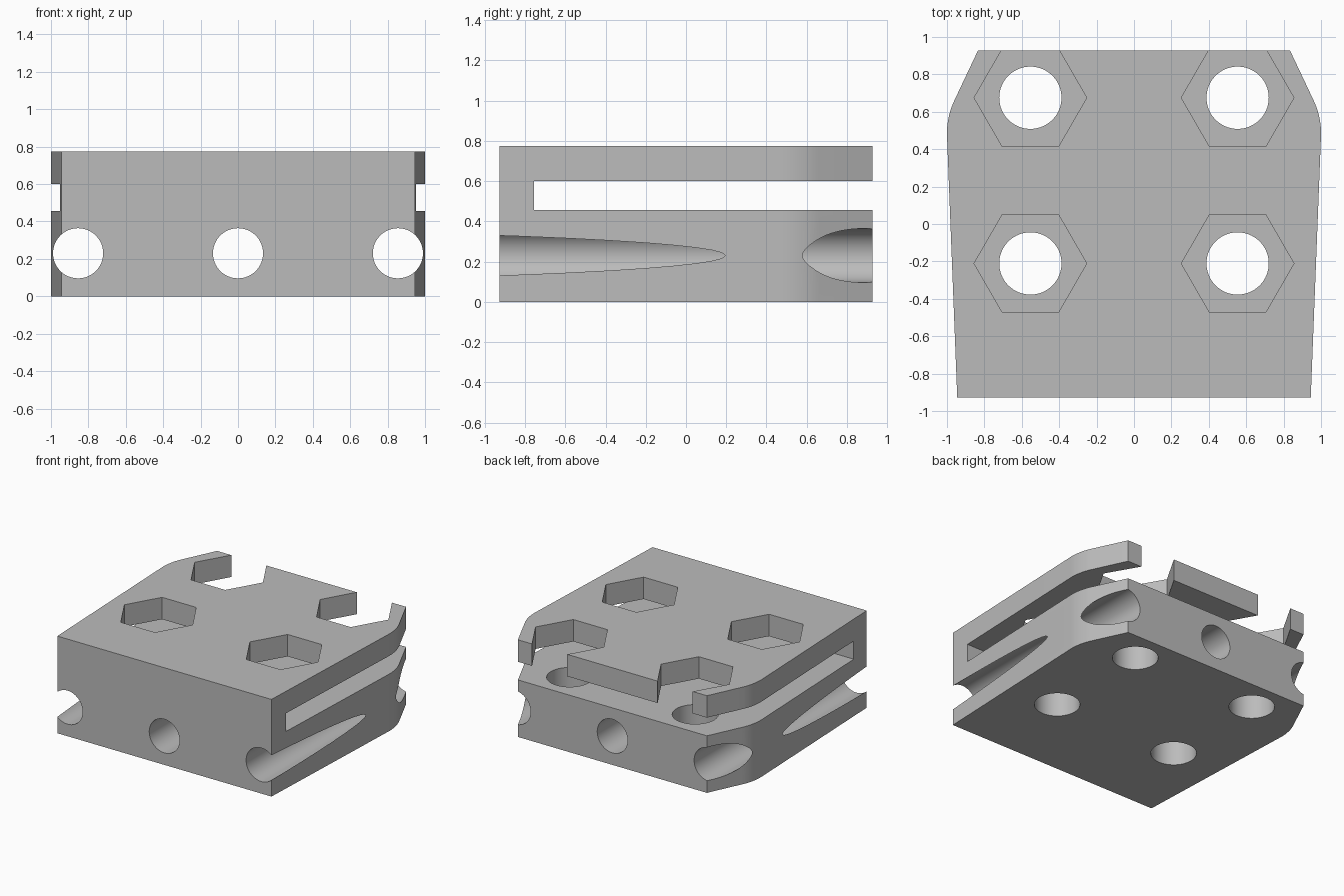
import bpy
import bmesh
from math import radians, cos, sin, pi
from mathutils import Matrix

if "Cube" in bpy.data.objects:
    bpy.data.objects.remove(bpy.data.objects["Cube"], do_unlink=True)

HEIGHT = 0.775
DEPTH = 0.928          # half length along y
SLOT = (0.455, 0.6)    # bottom and top of the side slot

grey = bpy.data.materials.new("plain grey")
grey.use_nodes = True
colour = (0.5, 0.5, 0.5, 1)
grey.diffuse_color = colour
grey.node_tree.nodes["Principled BSDF"].inputs["Base Color"].default_value = colour


def add_object(name, bm):
    bmesh.ops.recalc_face_normals(bm, faces=bm.faces)
    mesh = bpy.data.meshes.new(name)
    bm.to_mesh(mesh)
    bm.free()
    mesh.materials.append(grey)
    obj = bpy.data.objects.new(name, mesh)
    bpy.context.collection.objects.link(obj)
    return obj


def prism(name, outline, z0, z1):
    bm = bmesh.new()
    face = bm.faces.new([bm.verts.new((x, y, z0)) for x, y in outline])
    new = bmesh.ops.extrude_face_region(bm, geom=[face])["geom"]
    verts = [v for v in new if isinstance(v, bmesh.types.BMVert)]
    bmesh.ops.translate(bm, verts=verts, vec=(0, 0, z1 - z0))
    return add_object(name, bm)


def ring(x, y, radius, sides):
    return [(x + radius * cos(2 * pi * i / sides), y + radius * sin(2 * pi * i / sides))
            for i in range(sides)]


# Block outline: tapered sides, rounded shoulders and angled back corners
shoulder = [radians(-2.24 + 27.6 * i / 12) for i in range(13)]
right_edge = [(0.945, -DEPTH)]
right_edge += [(0.59 + 0.41 * cos(a), 0.485 + 0.41 * sin(a)) for a in shoulder]
right_edge.append((0.834, DEPTH))
outline = right_edge + [(-x, y) for x, y in reversed(right_edge)]
block = prism("clamp_block", outline, 0, HEIGHT)

# Slot running across the block and open at the back
slot = [(-1.5, -0.755), (1.5, -0.755), (1.5, 1.5), (-1.5, 1.5)]
cutters = [prism("slot_cutter", slot, *SLOT)]

# Hexagonal nut pockets above the slot, round bolt holes below it
for x in (-0.554, 0.554):
    for y in (-0.211, 0.675):
        cutters.append(prism("nut_cutter", ring(x, y, 0.301, 6), 0.53, 1))
        cutters.append(prism("bolt_cutter", ring(x, y, 0.1665, 64), -0.2, 0.53))

# Front-to-back bore and the two grooves breaking out of the sides
for x in (-0.855, 0, 0.855):
    bore = prism("bore_cutter", ring(0, 0, 0.134, 64), -1.5, 1.5)
    bore.data.transform(Matrix.Translation((x, 0, 0.23)) @ Matrix.Rotation(pi / 2, 4, "X"))
    cutters.append(bore)

# Apply every cut, then discard the cutters
bpy.ops.object.select_all(action="DESELECT")
bpy.context.view_layer.objects.active = block
block.select_set(True)
for cutter in cutters:
    cut = block.modifiers.new("cut", "BOOLEAN")
    cut.operation = "DIFFERENCE"
    cut.solver = "EXACT"
    cut.object = cutter
    bpy.ops.object.modifier_apply(modifier=cut.name)
    bpy.data.objects.remove(cutter, do_unlink=True)

bpy.ops.object.shade_smooth_by_angle(angle=radians(20))
